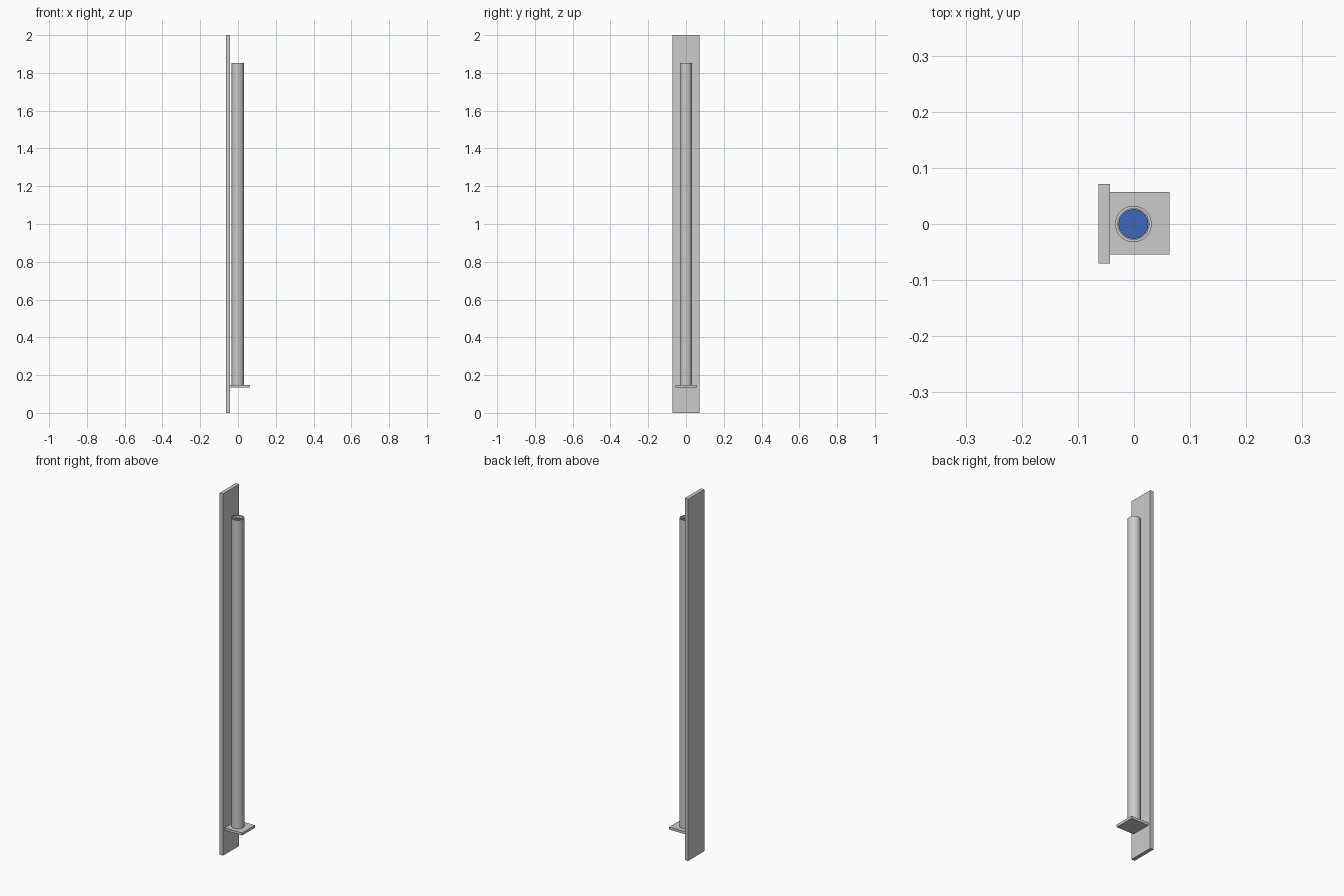
import bpy, bmesh, math

if "Cube" in bpy.data.objects:
    bpy.data.objects.remove(bpy.data.objects["Cube"])


def finish(bm, name):
    bmesh.ops.recalc_face_normals(bm, faces=bm.faces)
    mesh = bpy.data.meshes.new(name)
    bm.to_mesh(mesh)
    bm.free()
    obj = bpy.data.objects.new(name, mesh)
    bpy.context.collection.objects.link(obj)
    return obj


def box(name, lo, hi):
    bm = bmesh.new()
    bmesh.ops.create_cube(bm, size=1)
    for v in bm.verts:
        v.co = [(a + b) / 2 + c * (b - a) for a, b, c in zip(lo, hi, v.co)]
    return finish(bm, name)


def lathe(name, profile, center, steps=48):
    bm = bmesh.new()
    verts = [bm.verts.new((r, 0, z)) for r, z in profile]
    edges = [bm.edges.new(p) for p in zip(verts, verts[1:])]
    bmesh.ops.spin(bm, geom=verts + edges, cent=(0, 0, 0), axis=(0, 0, 1),
                   angle=2 * math.pi, steps=steps, use_duplicate=False)
    bmesh.ops.remove_doubles(bm, verts=bm.verts, dist=1e-5)
    bmesh.ops.translate(bm, verts=bm.verts, vec=(*center, 0))
    obj = finish(bm, name)
    bpy.ops.object.select_all(action='DESELECT')
    bpy.context.view_layer.objects.active = obj
    obj.select_set(True)
    bpy.ops.object.shade_smooth_by_angle(angle=math.radians(35))
    return obj


# Upright backing board and the small shelf fixed to it
box("back_board", (-0.0635, -0.0705, 0), (-0.0425, 0.0715, 2))
box("shelf", (-0.0425, -0.0545, 0.134), (0.0635, 0.0570, 0.148))

# Open-topped tube standing on the shelf
BOTTOM, TOP = 0.148, 1.853
axis = (-0.001, 0.0)
lathe("tube", [(0, BOTTOM), (0.0325, BOTTOM), (0.0325, TOP), (0.0275, TOP),
               (0.0275, BOTTOM + 0.006), (0, BOTTOM + 0.006)], axis)

# Blue column filling the tube to just below the rim
level = TOP - 0.014
column = lathe("liquid_column", [(0, BOTTOM + 0.007), (0.0265, BOTTOM + 0.007),
                                 (0.0265, level), (0, level)], axis)
blue = bpy.data.materials.new("blue")
blue.diffuse_color = (0.05, 0.13, 0.5, 1)
blue.use_nodes = True
blue.node_tree.nodes["Principled BSDF"].inputs["Base Color"].default_value = blue.diffuse_color
column.data.materials.append(blue)
